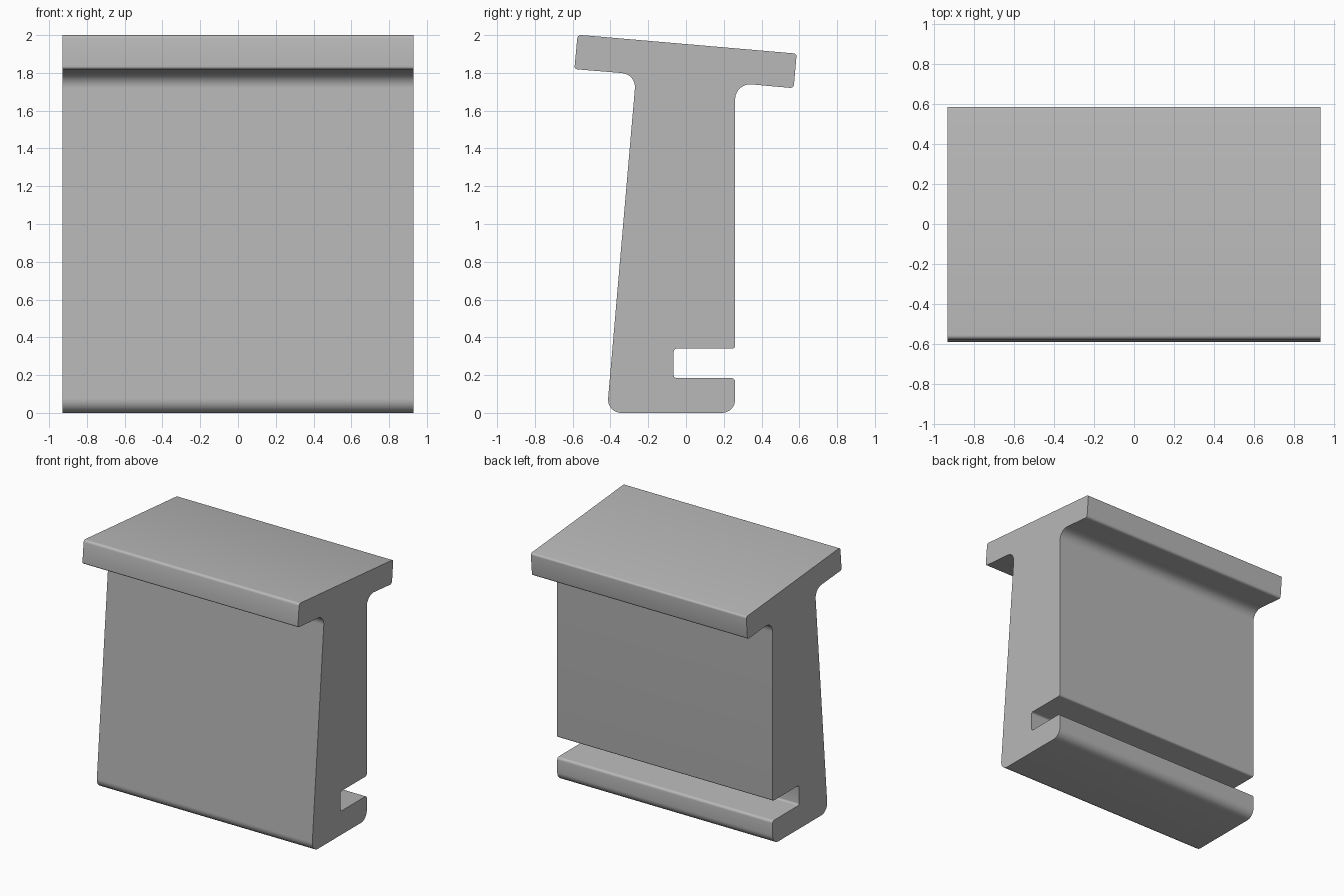
import bpy, bmesh, math
from mathutils import Vector

if "Cube" in bpy.data.objects:
    bpy.data.objects.remove(bpy.data.objects["Cube"])

# Plain grey material
grey = bpy.data.materials.new("plain_grey")
grey.use_nodes = True
colour = (0.48, 0.48, 0.48, 1)
grey.diffuse_color = colour
grey.node_tree.nodes["Principled BSDF"].inputs["Base Color"].default_value = colour

HALF_WIDTH = 0.93

# Side profile corners: y, z, fillet radius
corners = [
    (-0.419, 0, 0.07), (0.26, 0, 0.07),                      # foot
    (0.26, 0.185, 0.02), (-0.065, 0.185, 0.015),             # slot
    (-0.065, 0.34, 0.015), (0.26, 0.34, 0.015),
    (0.26, 1.747, 0.08), (0.57, 1.719, 0.02),                # back of the cap
    (0.586, 1.902, 0.015), (-0.574, 2.002, 0.02),            # sloping top
    (-0.591, 1.82, 0.015), (-0.264, 1.793, 0.075),           # front of the cap
]


def rounded(points):
    """Replace every corner by a tangent arc."""
    outline = []
    for i, (y, z, r) in enumerate(points):
        p = Vector((y, z))
        a = (Vector(points[i - 1][:2]) - p).normalized()
        b = (Vector(points[(i + 1) % len(points)][:2]) - p).normalized()
        half = a.angle(b) / 2
        centre = p + (a + b).normalized() * (r / math.sin(half))
        start = p + a * (r / math.tan(half)) - centre
        end = p + b * (r / math.tan(half)) - centre
        sweep = start.angle_signed(end)
        steps = 10 if r > 0.05 else 5
        for k in range(steps + 1):
            t = -sweep * k / steps
            c, s = math.cos(t), math.sin(t)
            outline.append(centre + Vector((start.x * c - start.y * s,
                                            start.x * s + start.y * c)))
    return outline


# Extrude the profile across the width
bm = bmesh.new()
end_face = bm.faces.new([bm.verts.new((-HALF_WIDTH, p.x, p.y)) for p in rounded(corners)])
extruded = bmesh.ops.extrude_face_region(bm, geom=[end_face], use_keep_orig=True)
moved = [v for v in extruded["geom"] if isinstance(v, bmesh.types.BMVert)]
bmesh.ops.translate(bm, verts=moved, vec=(2 * HALF_WIDTH, 0, 0))
bmesh.ops.recalc_face_normals(bm, faces=bm.faces)
mesh = bpy.data.meshes.new("slotted_rail")
bm.to_mesh(mesh)
bm.free()
mesh.materials.append(grey)

rail = bpy.data.objects.new("slotted_rail", mesh)
bpy.context.collection.objects.link(rail)
bpy.context.view_layer.objects.active = rail
rail.select_set(True)
bpy.ops.object.shade_smooth_by_angle(angle=math.radians(30))
